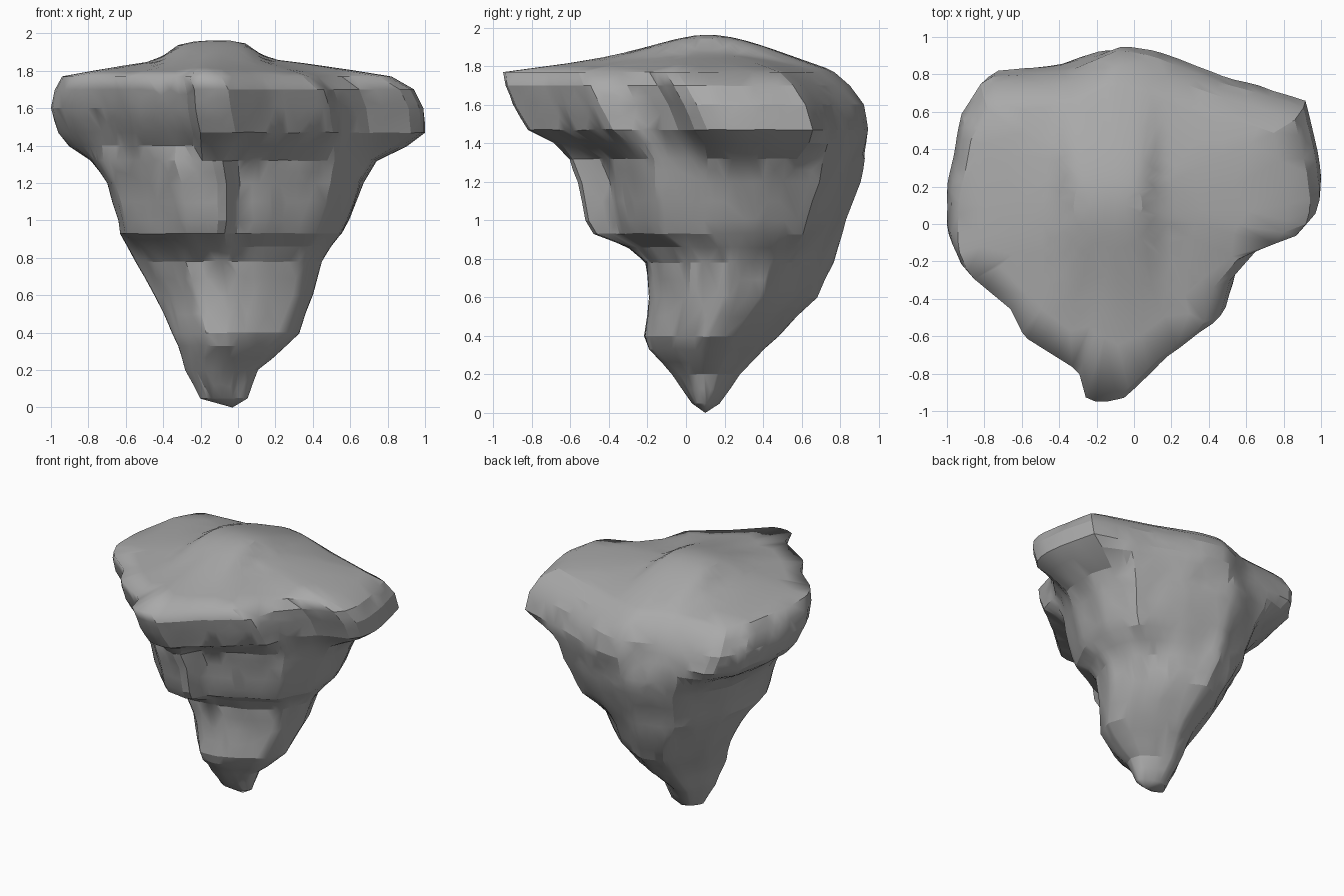
import bpy, bmesh, math
from mathutils import Vector, noise

cube = bpy.data.objects.get("Cube")
if cube:
    bpy.data.objects.remove(cube)

SIDES = 96
RIM = [(-.8, .8), (-.35, .84), (-.08, .95), (.1, .92), (.45, .78), (.91, .64), (.98, .35), (1, .15),
       (.96, 0), (.7, -.1), (.55, -.27), (.49, -.49), (.2, -.7), (-.05, -.94), (-.22, -.94),
       (-.27, -.76), (-.6, -.56), (-.68, -.4), (-.93, -.2), (-1, -.05), (-1, .2), (-.92, .6)]
CORE = [(-.65, 0), (-.62, -.16), (-.27, -.51), (-.06, -.54), (.01, -.38), (.2, -.31), (.48, -.15),
        (.62, .12), (.64, .4), (.54, .66), (.2, .8), (-.12, .88), (-.42, .77), (-.61, .4)]
FOOT = [(-.45, .1), (-.36, -.03), (-.22, -.18), (-.06, -.18), (.12, -.11), (.33, .02), (.4, .22),
        (.34, .4), (.15, .56), (-.08, .68), (-.25, .62), (-.4, .33)]
# Height, x range, y range, outline (0 rim, 1 core, 2 foot)
LEVELS = [(.05, -.2, .05, .03, .17, 2), (.2, -.28, .11, -.07, .28, 2), (.33, -.32, .25, -.19, .41, 2),
          (.4, -.35, .32, -.21, .48, 2), (.6, -.45, .4, -.19, .68, 2), (.78, -.55, .45, -.21, .77, 2),
          (.86, -.59, .5, -.3, .79, 1.6), (.93, -.63, .56, -.48, .81, 1.1), (1, -.64, .6, -.52, .83, 1),
          (1.2, -.7, .67, -.56, .91, 1), (1.32, -.79, .74, -.6, .93, .8), (1.4, -.9, .9, -.69, .94, .25),
          (1.47, -.96, 1, -.82, .95, 0), (1.6, -1, .99, -.9, .92, 0), (1.7, -.98, .94, -.94, .85, 0),
          (1.77, -.94, .82, -.95, .77, 0)]


def radial(outline, center):
    """Resample an outline at equal angles around a center."""
    center = Vector(center)
    result = []
    for i in range(SIDES):
        a = math.tau * i / SIDES
        d = Vector((math.cos(a), math.sin(a)))
        best = 0
        for p, q in zip(outline, outline[1:] + outline[:1]):
            p, q = Vector(p) - center, Vector(q) - center
            e = q - p
            den = d.cross(e)
            if abs(den) > 1e-9:
                t, s = p.cross(e) / den, p.cross(d) / den
                if t > best and 0 <= s <= 1:
                    best = t
        result.append(center + d * best)
    return fit(result, -1, 1, -1, 1)


def fit(points, x0, x1, y0, y1):
    """Stretch points to fill a rectangle."""
    xs, ys = [p.x for p in points], [p.y for p in points]
    return [Vector((x0 + (p.x - min(xs)) / (max(xs) - min(xs)) * (x1 - x0),
                    y0 + (p.y - min(ys)) / (max(ys) - min(ys)) * (y1 - y0))) for p in points]


def crown_height(x, y, s):
    """Gentle dome with a raised knoll."""
    knoll = .08 * math.exp(-((x + .14) / .25) ** 6 - ((y - .13) / .4) ** 2)
    return 1.77 + .115 * (1 - s ** 1.5) + knoll


outlines = [radial(RIM, (-.1, .05)), radial(CORE, (-.05, .15)), radial(FOOT, (-.03, .2))]
bm = bmesh.new()
rings = []


def add_ring(coords):
    ring = [bm.verts.new(c) for c in coords]
    if rings:
        prev = rings[-1]
        for i in range(SIDES):
            j = (i + 1) % SIDES
            bm.faces.new((prev[i], prev[j], ring[j], ring[i]))
    rings.append(ring)


# Tapered underside, ledges and overhanging rim
for z, x0, x1, y0, y1, w in LEVELS:
    k = min(int(w), 1)
    flat = fit([a.lerp(b, w - k) for a, b in zip(outlines[k], outlines[k + 1])], x0, x1, y0, y1)
    add_ring([(p.x, p.y, z) for p in flat])

# Domed top, its rings growing rounder inward
center = Vector((-.1, .1))
for s in (.93, .82, .7, .58, .48, .38, .28, .18, .07):
    pts = []
    for p in flat:
        d = p - center
        pts.append(center + s * d.lerp(d.normalized() * .78, 1 - s))
    add_ring([(p.x, p.y, crown_height(p.x, p.y, s)) for p in pts])

# Close the crown and the tip
for ring, tip in ((rings[0], (-.03, .1, 0)), (rings[-1], (center.x, center.y, 1.96))):
    v = bm.verts.new(tip)
    for i in range(SIDES):
        bm.faces.new((v, ring[i], ring[(i + 1) % SIDES]))

# Extra loops on the sides, then a rocky unevenness
bmesh.ops.subdivide_edges(bm, cuts=1, edges=[e for e in bm.edges
                          if abs(e.verts[0].co.z - e.verts[1].co.z) > .09])
bmesh.ops.recalc_face_normals(bm, faces=bm.faces)
bm.normal_update()
for v in bm.verts:
    if .05 < v.co.z < 1.75:
        v.co += v.normal * .01 * noise.noise(v.co * 6)
bmesh.ops.triangulate(bm, faces=bm.faces)

mesh = bpy.data.meshes.new("floating_rock")
bm.to_mesh(mesh)
bm.free()
rock = bpy.data.objects.new("floating_rock", mesh)
bpy.context.collection.objects.link(rock)

stone = bpy.data.materials.new("grey_stone")
stone.use_nodes = True
color = (.4, .4, .4, 1)
stone.diffuse_color = color
stone.node_tree.nodes["Principled BSDF"].inputs["Base Color"].default_value = color
mesh.materials.append(stone)

# Chipped facets
chips = rock.modifiers.new("chipped_facets", "DECIMATE")
chips.ratio = .5
bpy.context.view_layer.objects.active = rock
rock.select_set(True)
bpy.ops.object.shade_smooth_by_angle(angle=math.radians(20))
